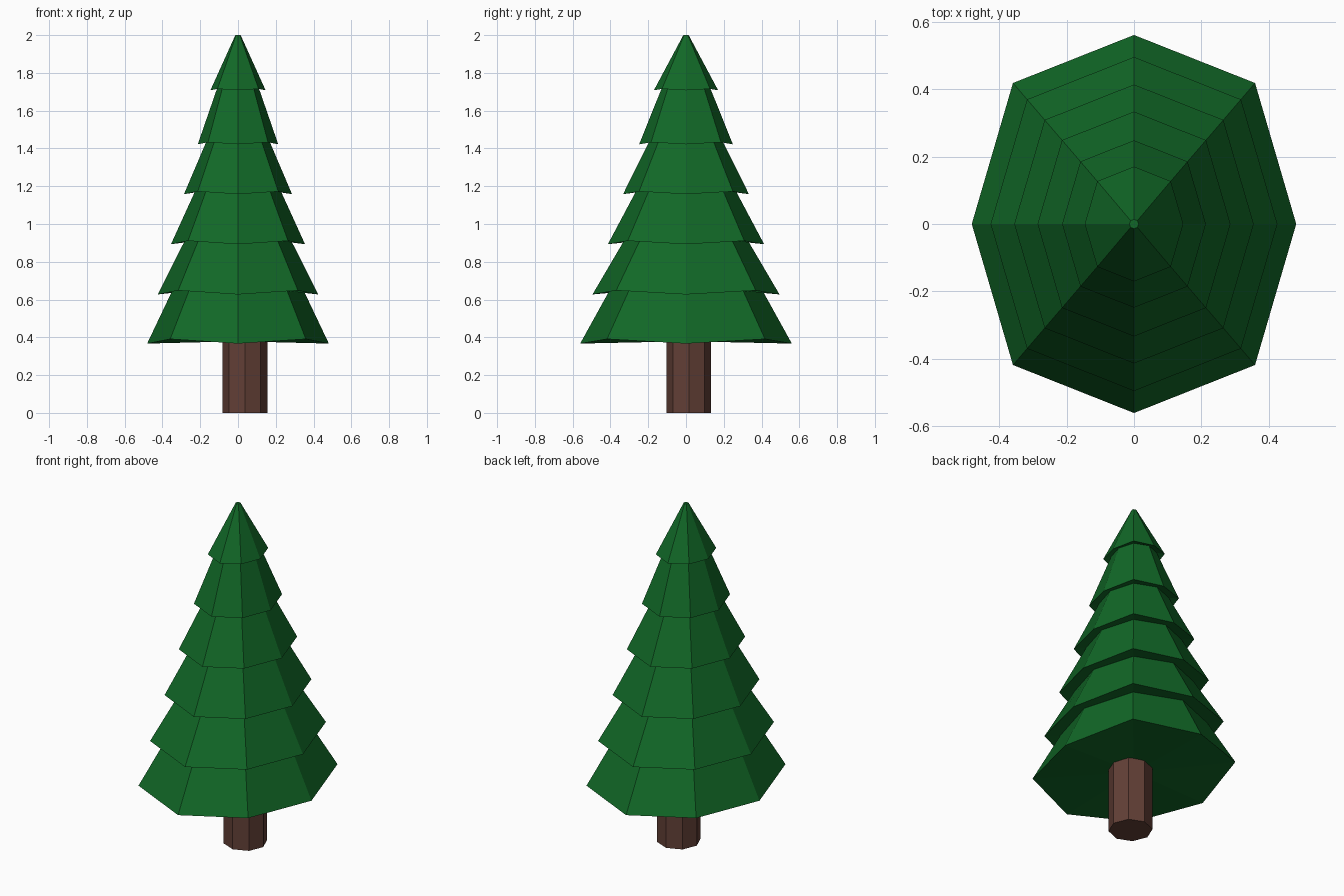
import bpy, bmesh, math

if "Cube" in bpy.data.objects:
    bpy.data.objects.remove(bpy.data.objects["Cube"])

SIDES = 8
DEPTH = 1.165  # the foliage is deeper (y) than wide (x)


def material(name, rgb):
    m = bpy.data.materials.new(name)
    m.diffuse_color = (*rgb, 1.0)
    m.use_nodes = True
    m.node_tree.nodes["Principled BSDF"].inputs["Base Color"].default_value = m.diffuse_color
    return m


def loft(name, rings, mat):
    """Join stacked rings of points into one closed, flat-shaded solid."""
    bm = bmesh.new()
    loops = [[bm.verts.new(p) for p in ring] for ring in rings]
    for a, b in zip(loops, loops[1:]):
        for i in range(SIDES):
            j = (i + 1) % SIDES
            bm.faces.new((a[i], a[j], b[j], b[i]))
    # bottom is a fan because its rim is not level
    low = loops[0]
    zc = sum(v.co.z for v in low) / SIDES
    xc = sum(v.co.x for v in low) / SIDES
    yc = sum(v.co.y for v in low) / SIDES
    centre = bm.verts.new((xc, yc, zc))
    for i in range(SIDES):
        bm.faces.new((low[(i + 1) % SIDES], low[i], centre))
    bm.faces.new(loops[-1])
    bmesh.ops.recalc_face_normals(bm, faces=bm.faces)
    mesh = bpy.data.meshes.new(name)
    bm.to_mesh(mesh)
    bm.free()
    mesh.materials.append(mat)
    ob = bpy.data.objects.new(name, mesh)
    bpy.context.collection.objects.link(ob)
    return ob


def ring(rx, ry, z, cx=0.0, cy=0.0, bulge=1.0, lift=0.0):
    """Octagon whose diagonal corners may bulge outward and lift."""
    pts = []
    for i in range(SIDES):
        a = math.tau * i / SIDES
        k = bulge if i % 2 else 1.0
        pts.append((cx + rx * k * math.cos(a), cy + ry * k * math.sin(a),
                    z + (lift if i % 2 else 0.0)))
    return pts


green = material("pine green", (0.0056, 0.138, 0.020))
brown = material("bark brown", (0.122, 0.050, 0.037))

# Foliage tiers: (rim height, rim radius, radius where it meets the tier above)
tiers = [(0.367, 0.481, 0.349), (0.627, 0.425, 0.282), (0.893, 0.355, 0.226),
         (1.158, 0.286, 0.166), (1.422, 0.213, 0.108), (1.708, 0.146, 0.014)]
rings = []
for n, (z, r, top) in enumerate(tiers):
    rings.append(ring(r, r * DEPTH, z, bulge=1.055, lift=0.05 * r))
    last = n == len(tiers) - 1
    z_top = 2.0 if last else tiers[n + 1][0] + 0.018
    rings.append(ring(top, top * (1.0 if last else DEPTH), z_top,
                      bulge=1.0 if last else 1.055))
loft("foliage", rings, green)

# Trunk: slightly off-centre octagonal post
loft("trunk", [ring(0.118, 0.118, z, 0.037, 0.015) for z in (0.0, 0.42)], brown)
